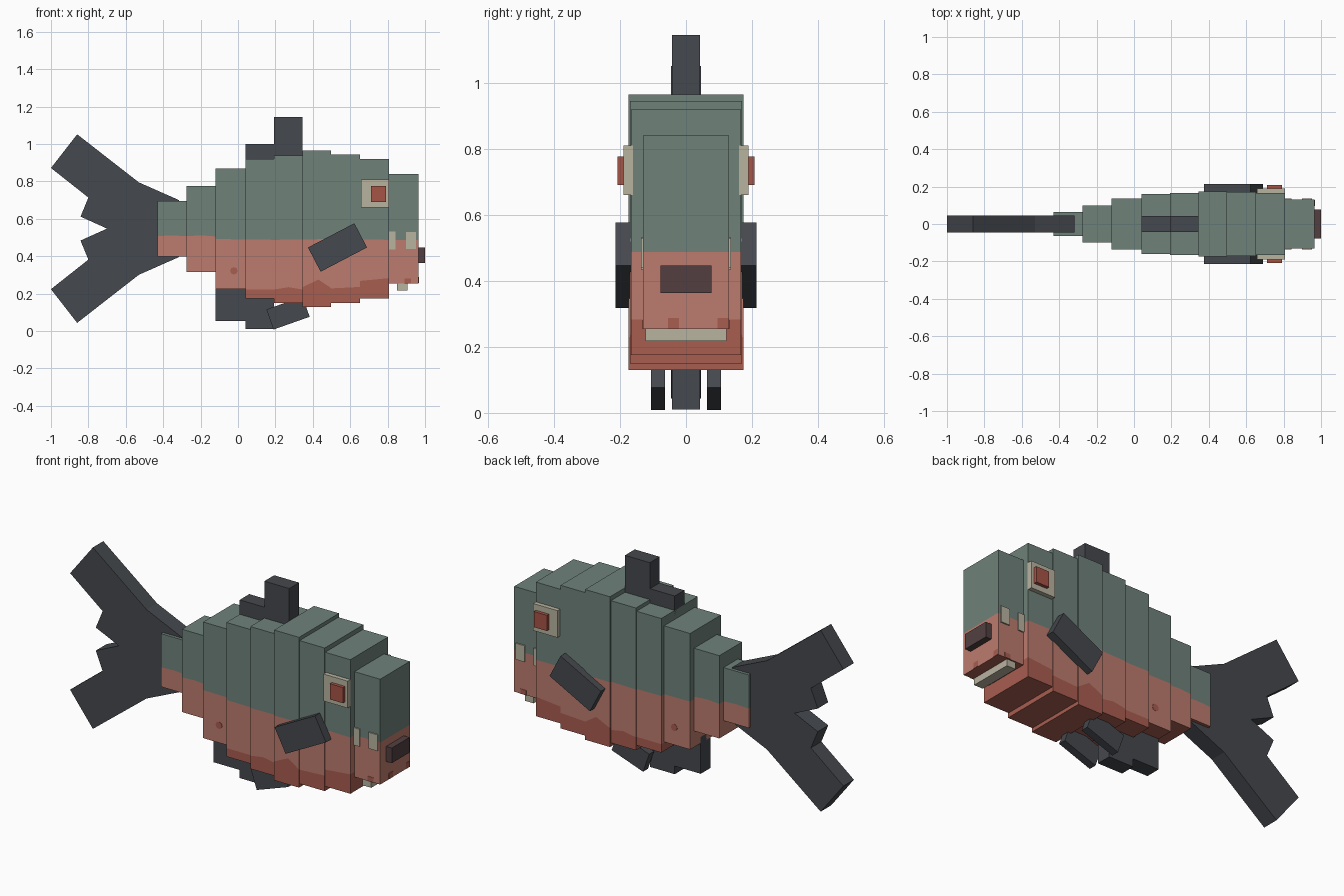
import bpy, bmesh, math
from mathutils import Matrix, Vector

old = bpy.data.objects.get("Cube")
if old:
    bpy.data.objects.remove(old, do_unlink=True)


def material(name, rgb):
    lin = [((c / 255 + 0.055) / 1.055) ** 2.4 for c in rgb] + [1.0]
    m = bpy.data.materials.new(name)
    m.use_nodes = True
    m.diffuse_color = lin
    m.node_tree.nodes["Principled BSDF"].inputs["Base Color"].default_value = lin
    return m


GREEN = material("back green", (110, 130, 122))
PINK = material("flank pink", (188, 124, 110))
RED = material("belly red", (169, 93, 80))
DARK = material("fin slate", (69, 72, 77))
BEIGE = material("pale beige", (185, 179, 160))
EYE = material("eye red", (166, 84, 70))
MOUTH = material("mouth brown", (82, 63, 64))


def finish(name, bm, mats):
    bmesh.ops.recalc_face_normals(bm, faces=bm.faces[:])
    mesh = bpy.data.meshes.new(name)
    bm.to_mesh(mesh)
    bm.free()
    for m in mats:
        mesh.materials.append(m)
    ob = bpy.data.objects.new(name, mesh)
    bpy.context.collection.objects.link(ob)
    return ob


def box_bm(x0, x1, y0, y1, z0, z1, tilt=0):
    """Box from its limits, optionally tilted about its centre in the xz plane."""
    bm = bmesh.new()
    mat = (Matrix.Translation(((x0 + x1) / 2, (y0 + y1) / 2, (z0 + z1) / 2))
           @ Matrix.Rotation(-math.radians(tilt), 4, 'Y')
           @ Matrix.Diagonal((x1 - x0, y1 - y0, z1 - z0, 1)))
    bmesh.ops.create_cube(bm, size=1, matrix=mat)
    return bm


def box(name, mat, *limits, tilt=0):
    return finish(name, box_bm(*limits, tilt=tilt), [mat])


def pair(name, mat, x0, x1, y0, y1, z0, z1, tilt=0):
    """Same box on the left (+y) and right (-y) flank."""
    box(name + "_a", mat, x0, x1, y0, y1, z0, z1, tilt=tilt)
    box(name + "_b", mat, x0, x1, -y1, -y0, z0, z1, tilt=tilt)


def plate(name, mat, pts, y0, y1):
    """Outline in the xz plane extruded along y."""
    bm = bmesh.new()
    face = bm.faces.new([bm.verts.new((x, y0, z)) for x, z in pts])
    ext = bmesh.ops.extrude_face_region(bm, geom=[face])
    verts = [g for g in ext["geom"] if isinstance(g, bmesh.types.BMVert)]
    bmesh.ops.translate(bm, vec=(0, y1 - y0, 0), verts=verts)
    return finish(name, bm, [mat])


# Colour borders across the body, as (x, z) polylines per segment
def level(line, x):
    for (xa, za), (xb, zb) in zip(line, line[1:]):
        if x <= xb:
            return za + (zb - za) * max(0, x - xa) / (xb - xa)
    return line[-1][1]


def segment(name, x0, x1, hw, z0, z1, back, belly):
    bm = box_bm(x0, x1, -hw, hw, z0, z1)
    lines = [l for l in (back, belly) if l]
    cuts = sorted({x for l in lines for x, _ in l if x0 < x < x1})
    for x in cuts:
        bmesh.ops.bisect_plane(bm, geom=bm.verts[:] + bm.edges[:] + bm.faces[:],
                               plane_co=(x, 0, 0), plane_no=(1, 0, 0))
    stops = [x0] + cuts + [x1]
    for line in lines:
        for a, b in zip(stops, stops[1:]):
            za, zb = level(line, a), level(line, b)
            faces = [f for f in bm.faces
                     if a - 1e-4 <= f.calc_center_median().x <= b + 1e-4]
            geom = set(faces)
            for f in faces:
                geom.update(f.verts)
                geom.update(f.edges)
            bmesh.ops.bisect_plane(bm, geom=list(geom), dist=1e-4, plane_co=(a, 0, za),
                                   plane_no=Vector((za - zb, 0, b - a)).normalized())
    bm.normal_update()
    for f in bm.faces:
        c = f.calc_center_median()
        if c.z > level(back, c.x):
            f.material_index = 0
        elif f.normal.z < -0.9 or (belly and c.z < level(belly, c.x)):
            f.material_index = 2
        else:
            f.material_index = 1
    return finish(name, bm, [GREEN, PINK, RED])


# Body: stacked blocks from tail root to snout
HIGH = [(-0.43, .508), (-0.35, .512), (-0.275, .507), (-0.2, .512), (-0.12, .506)]
LOW = [(-0.12, .492), (0.2, .488), (0.5, .492), (0.8, .488), (0.965, .488)]
segment("tail_root", -.43, -.275, .063, .40, .695, HIGH, None)
segment("body_rear", -.275, -.12, .10, .315, .775, HIGH, None)
segment("body_rear_mid", -.12, .04, .135, .225, .87, LOW, None)
segment("body_mid", .04, .192, .16, .175, .92, LOW, [(.04, .222), (.192, .222)])
segment("body_center", .192, .345, .166, .15, .94, LOW,
        [(.192, .222), (.27, .235), (.345, .222)])
segment("body_widest", .345, .498, .175, .13, .965, LOW,
        [(.345, .235), (.43, .275), (.498, .23)])
segment("body_front", .498, .652, .17, .15, .945, LOW, [(.498, .228), (.652, .236)])
segment("cheek", .652, .807, .166, .175, .92, LOW, [(.652, .268), (.807, .283)])
segment("snout", .807, .965, .13, .255, .84, LOW, None)

# Tail fin, mirrored about its centre line
mid = 0.548
half = [(-.315, .70), (-.53, .795), (-.86, 1.052), (-1.0, .872), (-.80, .714), (-.842, .612)]
outline = half + [(-.70, mid)] + [(x, 2 * mid - z) for x, z in reversed(half)]
plate("tail_fin", DARK, outline, -.046, .046)

# Dorsal and anal fins
box("dorsal_fin_low", DARK, .04, .192, -.042, .042, .88, 1.0)
box("dorsal_fin_tall", DARK, .192, .345, -.043, .043, .90, 1.145)
box("anal_fin_rear", DARK, -.12, .04, -.042, .042, .055, .26)
box("anal_fin_front", DARK, .04, .192, -.042, .042, .01, .22)

# Paired fins
pair("pectoral_fin", DARK, .392, .672, .165, .213, .374, .520, tilt=27.6)
pair("pelvic_fin", DARK, .165, .370, .063, .106, .039, .153, tilt=19.4)

# Eyes
pair("eye_plate", BEIGE, .658, .807, .160, .19, .66, .81)
pair("eye_pupil", EYE, .71, .79, .185, .208, .69, .777)

# Gill marks, mouth and lower lip
pair("gill_mark_rear", BEIGE, .807, .842, .128, .137, .435, .532)
pair("gill_mark_front", BEIGE, .898, .952, .128, .137, .44, .53)
box("mouth", MOUTH, .955, 1.0, -.078, .078, .363, .447)
box("lower_lip", BEIGE, .85, .905, -.123, .123, .218, .258)

# Small red freckles on flanks and snout
ring = [(-.022 + .02 * math.cos(math.pi * i / 4), .322 + .02 * math.sin(math.pi * i / 4))
        for i in range(8)]
for s, tag in ((1, "a"), (-1, "b")):
    plate("flank_freckle_" + tag, RED, ring, s * .134, s * .137)
pair("snout_side_freckle", RED, .89, .925, .129, .132, .255, .282)
for i, y in enumerate((-.038, .112)):
    box(f"snout_freckle_{i}", RED, .964, .967, y - .017, y + .017, .256, .288)
